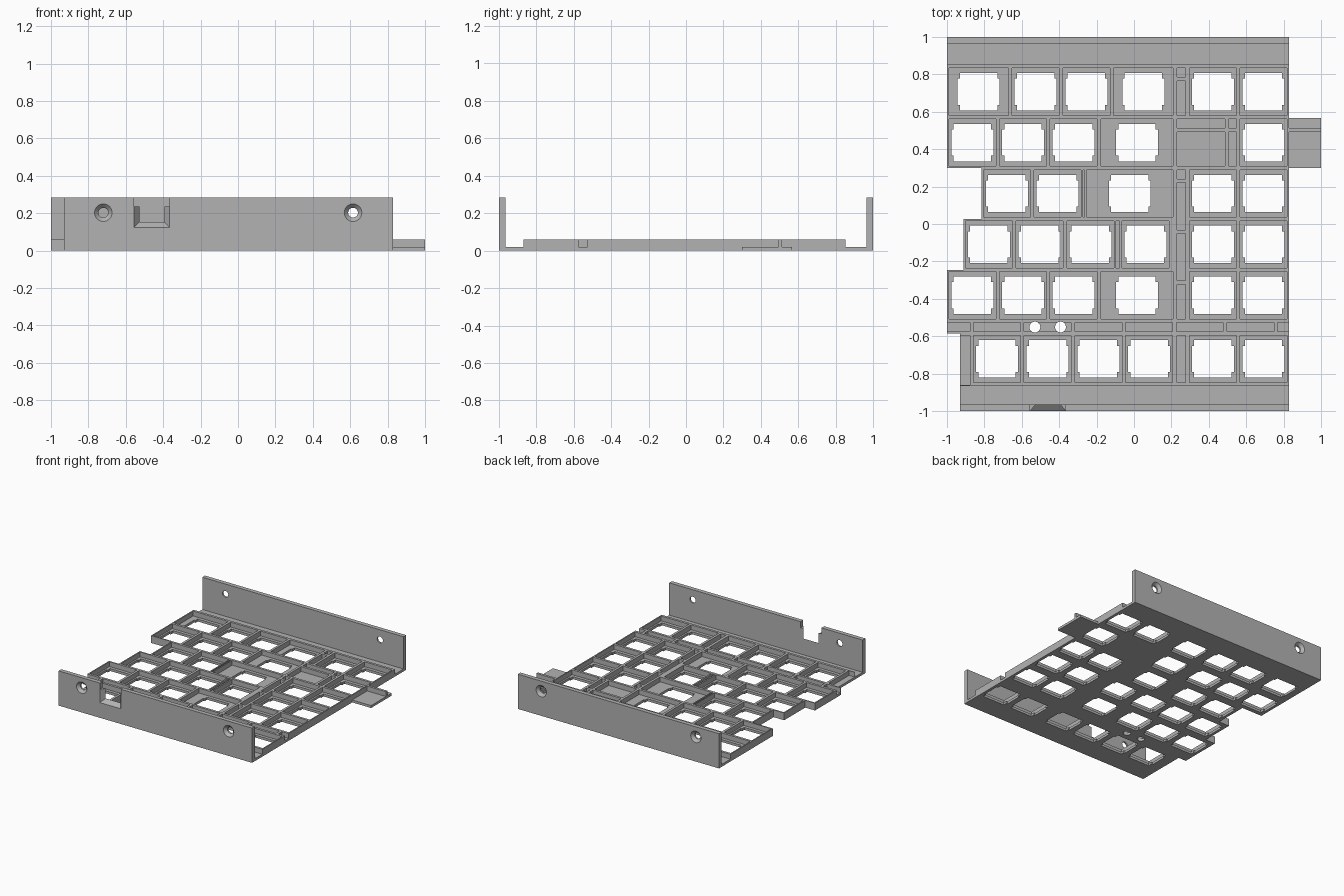
import bpy, bmesh, math
from mathutils import Matrix

if "Cube" in bpy.data.objects:
    bpy.data.objects.remove(bpy.data.objects["Cube"], do_unlink=True)

grey = bpy.data.materials.new("plain_grey")
grey.use_nodes = True
grey.diffuse_color = (0.45, 0.45, 0.45, 1)
grey.node_tree.nodes["Principled BSDF"].inputs["Base Color"].default_value = grey.diffuse_color

U = 0.271                     # key pitch across
V = 0.272                     # key pitch front to back
RIB = 0.01                    # half rib thickness
FLOOR, RIM, TOP = 0.02, 0.06, 0.285
LEFT, RIGHT, SPINE = -1.0, 0.828, 0.2195
WALL = 0.965


def prism(bm, points, z0, z1):
    """Extrude an outline upward from z0 to z1."""
    face = bm.faces.new([bm.verts.new((x, y, z0)) for x, y in points])
    face.normal_update()
    if face.normal.z > 0:
        face.normal_flip()
    new = bmesh.ops.extrude_face_region(bm, geom=[face], use_keep_orig=True)["geom"]
    for v in new:
        if isinstance(v, bmesh.types.BMVert):
            v.co.z = z1


def box(bm, x0, x1, y0, y1, z0, z1):
    prism(bm, [(x0, y0), (x1, y0), (x1, y1), (x0, y1)], z0, z1)


def finish(bm, name, helper=False):
    bmesh.ops.recalc_face_normals(bm, faces=bm.faces)
    mesh = bpy.data.meshes.new(name)
    bm.to_mesh(mesh)
    bm.free()
    mesh.materials.append(grey)
    ob = bpy.data.objects.new(name, mesh)
    bpy.context.scene.collection.objects.link(ob)
    if helper:
        ob.hide_render = True
        ob.hide_viewport = True
    return ob


def cut(target, cutter):
    mod = target.modifiers.new(cutter.name, "BOOLEAN")
    mod.operation, mod.solver, mod.object = "DIFFERENCE", "EXACT", cutter


# Row layout: (left edge, key widths in units); a blank strip follows row five
tops = [0.843 - V * i for i in range(5)] + [0.843 - V * 5.25]
rows = [(LEFT, [1.25, 1, 1, 1.25]), (LEFT, [1, 1, 1, 1.5]), (-0.815, [1, 1]),
        (-0.911, [1, 1, 1]), (LEFT, [1, 1, 1, 1.5]), (-0.868, [1] * 4)]
cells = []                    # x0, x1, y0, y1 of every key cell
for i, (x, widths) in enumerate(rows):
    y1, y0 = tops[i], tops[i] - V
    for w in widths:
        cells.append((x, x + w * U, y0, y1))
        x += w * U
    for k in (1, 2):
        if not (i == 1 and k == 2):
            cells.append((RIGHT - k * U, RIGHT - (k - 1) * U, y0, y1))
cells.append((-0.265, SPINE, tops[2] - V, tops[2]))
cells.append((-0.075, 0.196, tops[3] - V, tops[3]))

# Blank recesses: spine, empty key space and strip
strip1 = tops[4] - V
strip0 = tops[5]
back, front = tops[0], tops[5] - V
spine_r = RIGHT - 2 * U
cross = [back - 0.068 - V * k for k in range(5)]
blanks = [(SPINE, spine_r, cross[0], back + RIB),
          (SPINE, spine_r, tops[1], cross[0]),
          (SPINE, spine_r, cross[2], tops[2]),
          (SPINE, spine_r, cross[3], cross[2]),
          (SPINE, spine_r, cross[4], cross[3]),
          (SPINE, spine_r, strip1, cross[4]),
          (SPINE, spine_r, front, strip0)]
blanks[0] = (SPINE, spine_r, cross[0], back)
for x0, x1 in ((SPINE, 0.496), (0.496, RIGHT - U)):
    blanks += [(x0, x1, cross[1], tops[1]), (x0, x1, tops[2], cross[1])]
ribs = [-1.2] + [-0.868 + U * k for k in range(7)] + [1.2]
blanks += [(a, b, strip0, strip1) for a, b in zip(ribs, ribs[1:])]

# Base plate outline with staggered left edge and side tab
outline = [(-0.93, -WALL), (RIGHT, -WALL), (RIGHT, tops[2]), (1, tops[2]),
           (1, 0.567), (RIGHT, 0.567), (RIGHT, WALL), (LEFT, WALL),
           (LEFT, tops[2]), (-0.815, tops[2]), (-0.815, tops[3]), (-0.911, tops[3]),
           (-0.911, tops[4]), (LEFT, tops[4]), (LEFT, strip0), (-0.93, strip0)]
bm = bmesh.new()
prism(bm, outline, 0, RIM)
plate = finish(bm, "key_plate")

# Recesses leaving thin ribs between the cells
bm = bmesh.new()
for x0, x1, y0, y1 in cells + blanks:
    box(bm, x0 + RIB, x1 - RIB, y0 + RIB, y1 - RIB, FLOOR, 0.1)
box(bm, -0.096, -0.077, tops[4] + RIB, tops[3] - RIB, FLOOR, 0.1)
box(bm, -0.274, -0.264, tops[3] + RIB, tops[2] - RIB, FLOOR, 0.1)
box(bm, -1.2, 1.2, back + RIB, 1.2, FLOOR, 0.1)
box(bm, -1.2, 1.2, -1.2, front - RIB, FLOOR, 0.1)
box(bm, -1.2, -0.878, front - RIB / 2, strip0 - RIB, FLOOR, 0.1)
box(bm, RIGHT, 1.2, 0.2, cross[1] - RIB, FLOOR, 0.1)
box(bm, RIGHT, 1.2, cross[1] + RIB, 0.7, FLOOR, 0.1)
cut(plate, finish(bm, "recess_cutter", True))

# Notched switch openings and two round holes
a, b, n = 0.1, 0.112, 0.07
quarter = [(a, -a), (a, -n), (b, -n), (b, n), (a, n), (a, a)]
shape = quarter + [(-x, -y) for x, y in quarter]
bm = bmesh.new()
for x0, x1, y0, y1 in cells:
    cx, cy = (x0 + x1) / 2, (y0 + y1) / 2
    prism(bm, [(cx + x, cy + y) for x, y in shape], -0.1, 0.2)
for cx in (-0.53, -0.393):
    ring = [math.tau * k / 32 for k in range(32)]
    prism(bm, [(cx + 0.029 * math.cos(t), -0.551 + 0.029 * math.sin(t)) for t in ring], -0.1, 0.2)
cut(plate, finish(bm, "switch_cutter", True))


def end_wall(name, left, side, holes):
    """Upright end wall with countersunk screw holes on its outer face."""
    bm = bmesh.new()
    box(bm, left, RIGHT, min(side, side * WALL), max(side, side * WALL), 0, TOP)
    wall = finish(bm, name)
    for part, r_out, r_in, depth in (("bore", 0.026, 0.026, 0.1), ("sink", 0.047, 0.024, 0.024)):
        bm = bmesh.new()
        for x in holes:
            m = Matrix.Translation((x, side, 0.203)) @ Matrix.Rotation(side * math.pi / 2, 4, "X")
            bmesh.ops.create_cone(bm, cap_ends=True, segments=32, radius1=r_in,
                                  radius2=2 * r_out - r_in, depth=2 * depth,
                                  matrix=m @ Matrix.Rotation(math.pi, 4, "X"))
        cut(wall, finish(bm, name + "_" + part + "_cutter", True))
    return wall


end_wall("back_wall", LEFT, 1, (-0.79, 0.615))
front_wall = end_wall("front_wall", -0.93, -1, (-0.72, 0.615))

# Cable notch: tapered below, full width near the top
bm = bmesh.new()
rings = []
for y, s in ((-1.0175, -0.014), (-0.9475, 0.042)):
    pts = [(-0.555 + s, 0.125 + s), (-0.365 - s, 0.125 + s), (-0.365 - s, 0.4), (-0.555 + s, 0.4)]
    rings.append([bm.verts.new((x, y, z)) for x, z in pts])
bm.faces.new(rings[0])
bm.faces.new(rings[1][::-1])
for k in range(4):
    j = (k + 1) % 4
    bm.faces.new((rings[0][k], rings[1][k], rings[1][j], rings[0][j]))
cut(front_wall, finish(bm, "notch_cutter", True))
bm = bmesh.new()
box(bm, -0.555, -0.365, -1.1, -0.9, 0.235, 0.45)
cut(front_wall, finish(bm, "notch_top_cutter", True))
